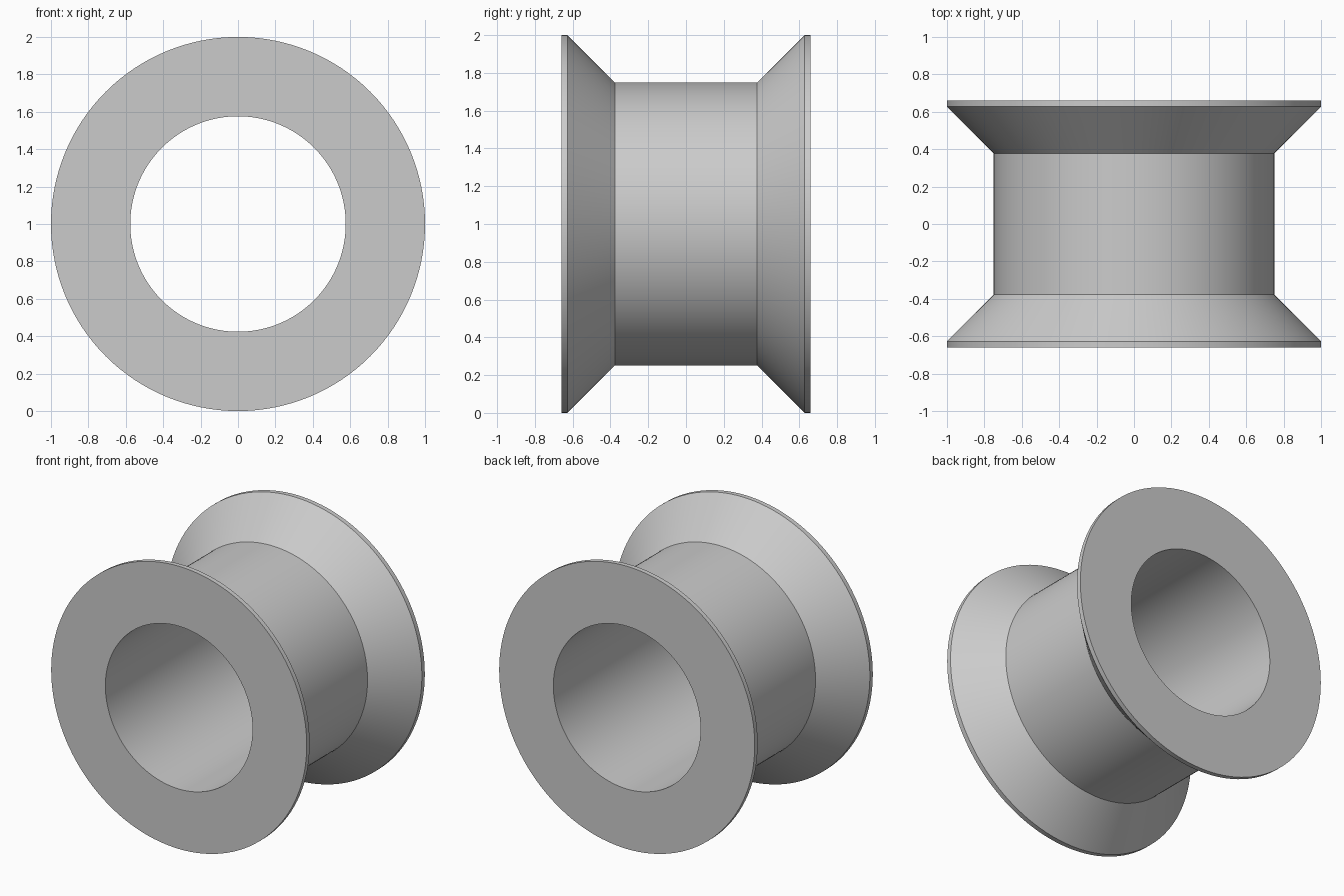
import bpy
import bmesh
import math

cube = bpy.data.objects.get("Cube")
if cube:
    bpy.data.objects.remove(cube, do_unlink=True)

# Plain grey material
grey = bpy.data.materials.new("light_grey")
grey.use_nodes = True
colour = (0.6, 0.6, 0.6, 1)
grey.diffuse_color = colour
grey.node_tree.nodes["Principled BSDF"].inputs["Base Color"].default_value = colour

SEGMENTS = 128
RIM, HUB, BORE = 1.0, 0.75, 0.576          # radii
END, LIP, NECK = 0.66, 0.627, 0.377        # distances from the middle

# Closed half section (radius, y), mirrored front to back
half = [(BORE, END), (RIM, END), (RIM, LIP), (HUB, NECK)]
section = half + [(r, -y) for r, y in reversed(half)]

# Sweep the section around the y axis
bm = bmesh.new()
rings = []
for i in range(SEGMENTS):
    a = 2 * math.pi * i / SEGMENTS
    rings.append([bm.verts.new((r * math.cos(a), y, RIM + r * math.sin(a)))
                  for r, y in section])
for i, ring in enumerate(rings):
    following = rings[(i + 1) % SEGMENTS]
    for j in range(len(section)):
        k = (j + 1) % len(section)
        bm.faces.new((ring[j], ring[k], following[k], following[j]))
bmesh.ops.recalc_face_normals(bm, faces=bm.faces)

mesh = bpy.data.meshes.new("flanged_spool")
bm.to_mesh(mesh)
bm.free()
mesh.materials.append(grey)
spool = bpy.data.objects.new("flanged_spool", mesh)
bpy.context.collection.objects.link(spool)

# Smooth round walls with crisp rims
bpy.ops.object.select_all(action='DESELECT')
spool.select_set(True)
bpy.context.view_layer.objects.active = spool
bpy.ops.object.shade_smooth_by_angle(angle=math.radians(30))
